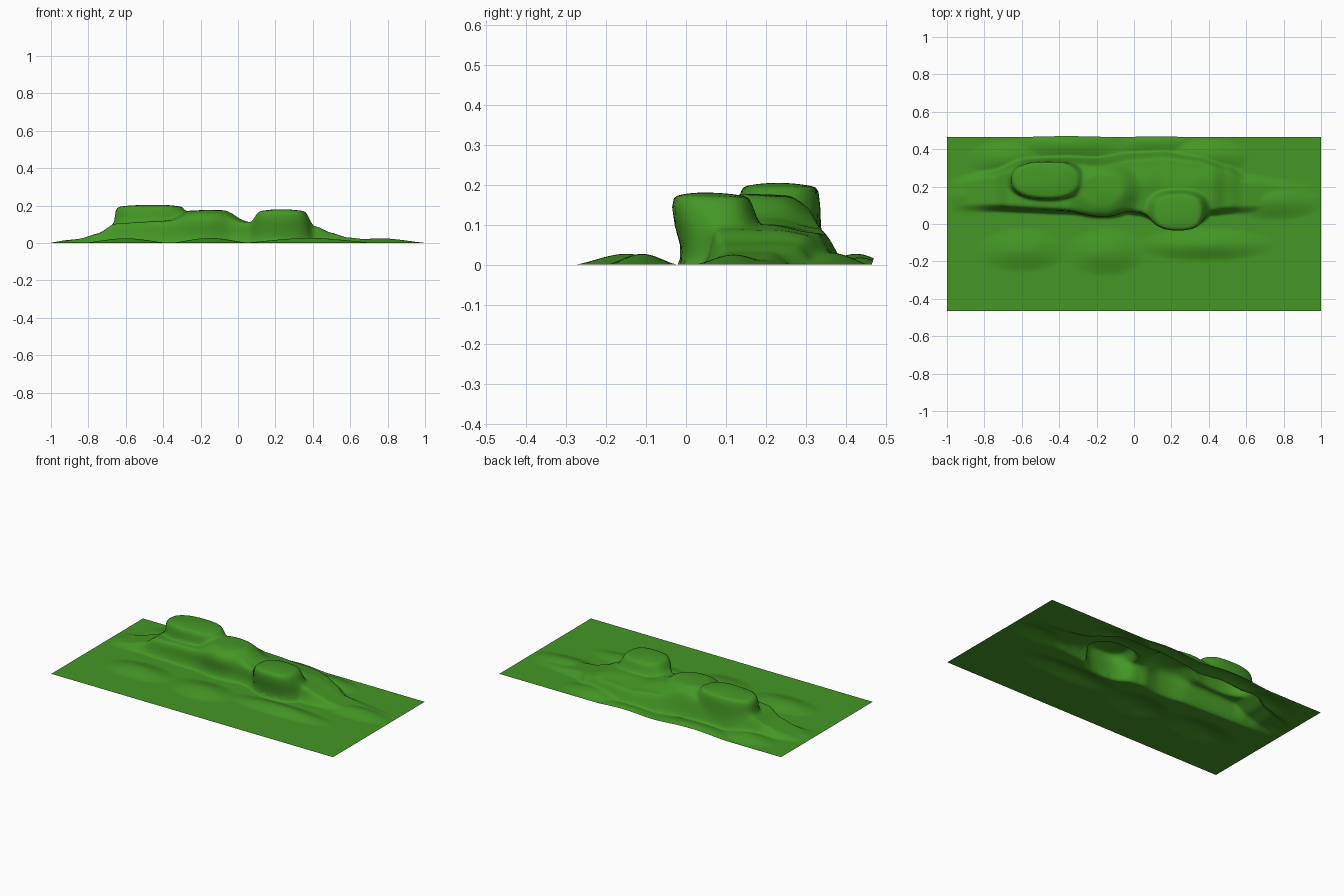
import bpy, bmesh, math
from mathutils import noise, Vector

if "Cube" in bpy.data.objects:
    bpy.data.objects.remove(bpy.data.objects["Cube"])


def smooth(t):
    t = max(0.0, min(1.0, t))
    return t * t * (3 - 2 * t)


def along(points, x):
    """Smooth interpolation through (x, value) pairs."""
    for (x0, v0), (x1, v1) in zip(points, points[1:]):
        if x <= x1:
            t = (x - x0) / (x1 - x0)
            return v0 + (v1 - v0) * (0.5 * t + 0.5 * smooth(t))
    return points[-1][1]


def radius(x, y, cx, cy, a, b, p=2.4):
    return (abs((x - cx) / a) ** p + abs((y - cy) / b) ** p) ** (1 / p)


# Long terrace: height, front foot and back foot along x
HEIGHT = [(-1, 0), (-.85, .022), (-.75, .05), (-.66, .10), (-.5, .115), (-.2, .125),
          (.03, .115), (.15, .10), (.3, .10), (.42, .088), (.5, .055), (.58, .03), (.75, .012), (1, 0)]
FRONT = [(-1, .06), (-.7, .06), (-.4, .05), (-.15, .035), (-.05, .05), (.03, .04), (.12, .01),
         (.25, .01), (.4, .04), (.55, .05), (1, .05)]
BACK = [(-1, .25), (-.75, .30), (-.6, .36), (-.35, .37), (-.2, .36), (0, .39),
        (.15, .40), (.35, .38), (.5, .33), (.6, .27), (1, .22)]

# Steep tops: centre x, y, radii, height, inner and outer falloff, sag to the edge
TOPS = [(-.465, .235, .20, .105, .205, .80, 1.04, .018),
        (-.17, .185, .19, .14, .174, .50, 1.15, .006),
        (.235, .085, .155, .092, .178, .78, 1.12, .016)]

# Low rolling mounds: centre x, y, radii, height
MOUNDS = [(-.60, -.14, .24, .12, .025), (-.15, -.15, .22, .13, .027),
          (.38, -.11, .38, .09, .027), (.76, .12, .26, .10, .025),
          (-.88, .15, .14, .10, .018), (-.36, .42, .30, .09, .027),
          (-.68, .35, .22, .10, .024), (.38, .36, .24, .10, .03),
          (.12, .43, .22, .07, .018)]


def terrain(x, y):
    h = along(HEIGHT, x)
    h *= smooth((y - along(FRONT, x)) / .05) * smooth((along(BACK, x) - y) / .055)
    h *= 1 - .22 * smooth((y - .2) / .15) * smooth((x + .2) / .2)
    for cx, cy, a, b, top, inner, outer, sag in TOPS:
        r = radius(x, y, cx, cy, a, b)
        k = 1 - smooth((r - inner) / (outer - inner))
        h = h + max(0, top - sag * min(r, 1) ** 2 - h) * k
    low = 0
    for cx, cy, a, b, top in MOUNDS:
        r = math.hypot((x - cx) / a, (y - cy) / b)
        low = max(low, top * (1 - smooth(r)) ** .8)
    h = max(h, low)
    if h > .03:
        h += .005 * noise.noise(Vector((x * 7, y * 9, 2))) * smooth((h - .03) / .05)
    return h


green = bpy.data.materials.new("grass_green")
green.diffuse_color = (.058, .31, .018, 1)
green.use_nodes = True
green.node_tree.nodes["Principled BSDF"].inputs["Base Color"].default_value = green.diffuse_color

# Hillside sheet, with verts gathered where the cliffs are
bm = bmesh.new()
NX, NY = 200, 130
rows = []
for j in range(NY + 1):
    y0 = -.465 + .93 * j / NY
    row = []
    for i in range(NX + 1):
        x0 = -1 + 2 * i / NX
        z = terrain(x0, y0)
        if abs(i - NX / 2) == NX / 2:
            z = 0
        x, y = x0, y0
        # cliffs lean outward at the front, left end and back
        lift = smooth((z - .03) / .11)
        y -= .045 * lift * (1 - smooth((y0 - .03) / .11))
        r = radius(x0, y0, -.465, .235, .2, .105)
        lean = smooth((z - .11) / .07) * (1 - smooth((r - 1) / .2))
        x += .10 * lean * (x0 + .465) * (1 if x0 < -.465 else .3)
        y += .12 * lean * (y0 - .235)
        if y0 > .35:
            y += .3 * min(z, .025) * smooth((y0 - .35) / .1)
        row.append(bm.verts.new((x, y, max(z, 0))))
    rows.append(row)
for a, b in zip(rows, rows[1:]):
    for i in range(NX):
        bm.faces.new((a[i], a[i + 1], b[i + 1], b[i]))
# Soften the creases of the raised part
raised = [v for v in bm.verts if v.co.z > .004 and not v.is_boundary]
for _ in range(2):
    bmesh.ops.smooth_vert(bm, verts=raised, factor=.5, use_axis_x=True,
                          use_axis_y=True, use_axis_z=True)
mesh = bpy.data.meshes.new("grassy_hillside")
bm.to_mesh(mesh)
bm.free()
mesh.materials.append(green)
mesh.shade_smooth()
hill = bpy.data.objects.new("grassy_hillside", mesh)
bpy.context.collection.objects.link(hill)
